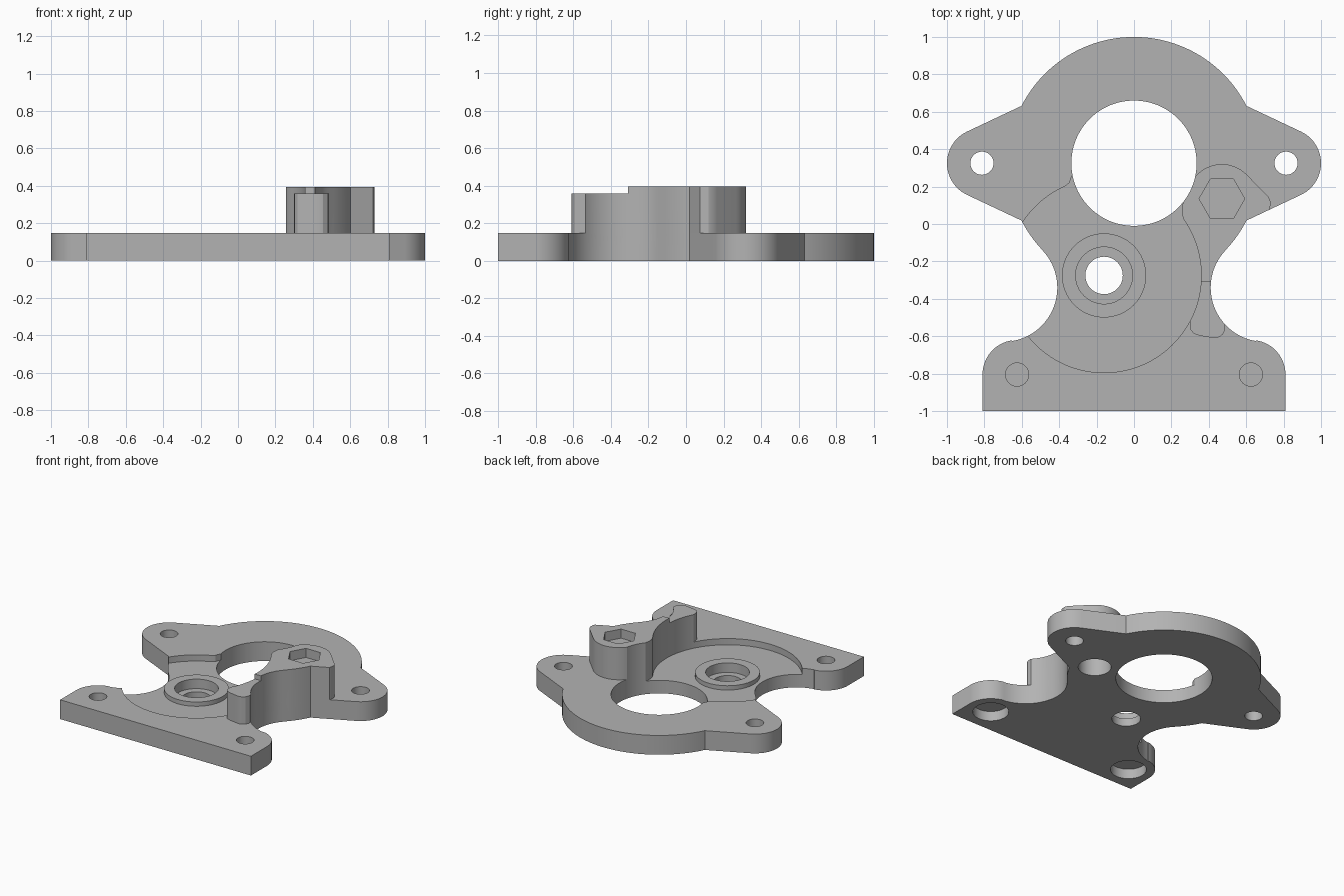
import bpy
import bmesh
from math import cos, sin, radians

cube = bpy.data.objects.get("Cube")
if cube:
    bpy.data.objects.remove(cube, do_unlink=True)

PLATE_TOP, BOSS_TOP = 0.148, 0.395
BORE = (0, 0.325)
PIVOT = (-0.16, -0.275)
SCREW = (0.47, 0.135)

grey = bpy.data.materials.new("plain grey")
grey.use_nodes = True
grey.diffuse_color = (0.45, 0.45, 0.45, 1)
grey.node_tree.nodes["Principled BSDF"].inputs["Base Color"].default_value = (0.45, 0.45, 0.45, 1)


def arc(centre, r, start, end, steps=24):
    angles = [radians(start + (end - start) * i / steps) for i in range(steps + 1)]
    return [(centre[0] + r * cos(a), centre[1] + r * sin(a)) for a in angles]


def prism(name, points, z0, z1):
    """Extrude a closed outline from z0 to z1."""
    bm = bmesh.new()
    base = bm.faces.new([bm.verts.new((x, y, z0)) for x, y in points])
    top = bmesh.ops.extrude_face_region(bm, geom=[base])["geom"]
    verts = [v for v in top if isinstance(v, bmesh.types.BMVert)]
    bmesh.ops.translate(bm, verts=verts, vec=(0, 0, z1 - z0))
    bmesh.ops.recalc_face_normals(bm, faces=bm.faces)
    mesh = bpy.data.meshes.new(name)
    bm.to_mesh(mesh)
    bm.free()
    ob = bpy.data.objects.new(name, mesh)
    bpy.context.collection.objects.link(ob)
    return ob


def disc(name, centre, r, z0, z1, sides=64):
    return prism(name, arc(centre, r, 0, 360, sides)[:-1], z0, z1)


def combine(target, tool, operation):
    """Apply a boolean and remove the tool."""
    mod = target.modifiers.new(operation.lower(), 'BOOLEAN')
    mod.operation, mod.solver, mod.object = operation, 'EXACT', tool
    bpy.context.view_layer.objects.active = target
    bpy.ops.object.modifier_apply(modifier=mod.name)
    bpy.data.objects.remove(tool, do_unlink=True)


# Plate outline: rounded foot, waist, body shoulder, ear, body crown
half = [(0.81, -1)]
half += arc((0.625, -0.805), 0.185, 0, 81, 16)
half += arc((0.70, -0.34), 0.29, 260, 137, 28)
half += arc(BORE, 0.675, -43, -27, 6)
half += arc((0.813, 0.325), 0.187, -65, 65, 24)
half += arc(BORE, 0.675, 27, 90, 28)
outline = half + [(-x, y) for x, y in reversed(half[:-1])]
plate = prism("mounting_plate", outline, 0, PLATE_TOP)

# Raised arm, trimmed to the plate edge
arm_shape = arc(SCREW, 0.185, 160, 45, 20) + [
    (0.70, 0.165), (0.72, 0.145), (0.73, 0.12), (0.728, 0.09), (0.72, 0.07),
    (0.65, 0), (0.6, -0.3), (0.5, -0.45), (0.487, -0.53), (0.487, -0.565),
    (0.475, -0.59), (0.455, -0.605), (0.43, -0.61), (0.35, -0.597),
    (0.318, -0.585), (0.303, -0.565), (0.3, -0.54), (0.3, -0.5),
    (0.15, -0.3), (0.15, 0.1)]
arm = prism("raised_arm", arm_shape, 0.03, BOSS_TOP)
combine(arm, prism("arm_trim", outline, -0.1, 1), 'INTERSECT')
tail = [(0.2, -0.9), (0.7, -0.9), (0.7, -0.31), (0.2, -0.31)]
combine(arm, prism("tail_step", tail, 0.358, 1), 'DIFFERENCE')
combine(plate, arm, 'UNION')

# Round recess that also shapes the inner wall of the arm
recess = arc(PIVOT, 0.52, 114, 391, 72) + [
    (0.263, 0.03), (0.256, 0.06), (0.257, 0.09), (0.262, 0.115),
    (0.2, 0.2), (-0.32, 0.28), (-0.335, 0.25), (-0.345, 0.22)]
combine(plate, prism("recess", recess, 0.1, 1), 'DIFFERENCE')
combine(plate, disc("bore", BORE, 0.335, -1, 1, 96), 'DIFFERENCE')

# Bearing ring with stepped hole
combine(plate, disc("bearing_ring", PIVOT, 0.225, 0.05, 0.133), 'UNION')
combine(plate, disc("bearing_seat", PIVOT, 0.152, 0.06, 1), 'DIFFERENCE')
combine(plate, disc("pivot_hole", PIVOT, 0.1, -1, 1), 'DIFFERENCE')

# Ear holes, and foot holes with a thin web over the lower pocket
for side in (-1, 1):
    foot = (side * 0.625, -0.805)
    combine(plate, disc("ear_hole", (side * 0.813, 0.325), 0.062, -1, 1, 32), 'DIFFERENCE')
    combine(plate, disc("foot_hole", foot, 0.062, 0.085, 1, 32), 'DIFFERENCE')
    combine(plate, disc("foot_pocket", foot, 0.125, -1, 0.075, 48), 'DIFFERENCE')

# Hexagonal socket above, round pocket below
combine(plate, disc("hex_socket", SCREW, 0.122, 0.325, 1, 6), 'DIFFERENCE')
combine(plate, disc("arm_pocket", SCREW, 0.115, -1, 0.26, 48), 'DIFFERENCE')

# Finish
plate.data.materials.clear()
plate.data.materials.append(grey)
for face in plate.data.polygons:
    face.material_index = 0
bpy.ops.object.select_all(action='DESELECT')
plate.select_set(True)
bpy.context.view_layer.objects.active = plate
bpy.ops.object.shade_smooth_by_angle(angle=radians(25))
